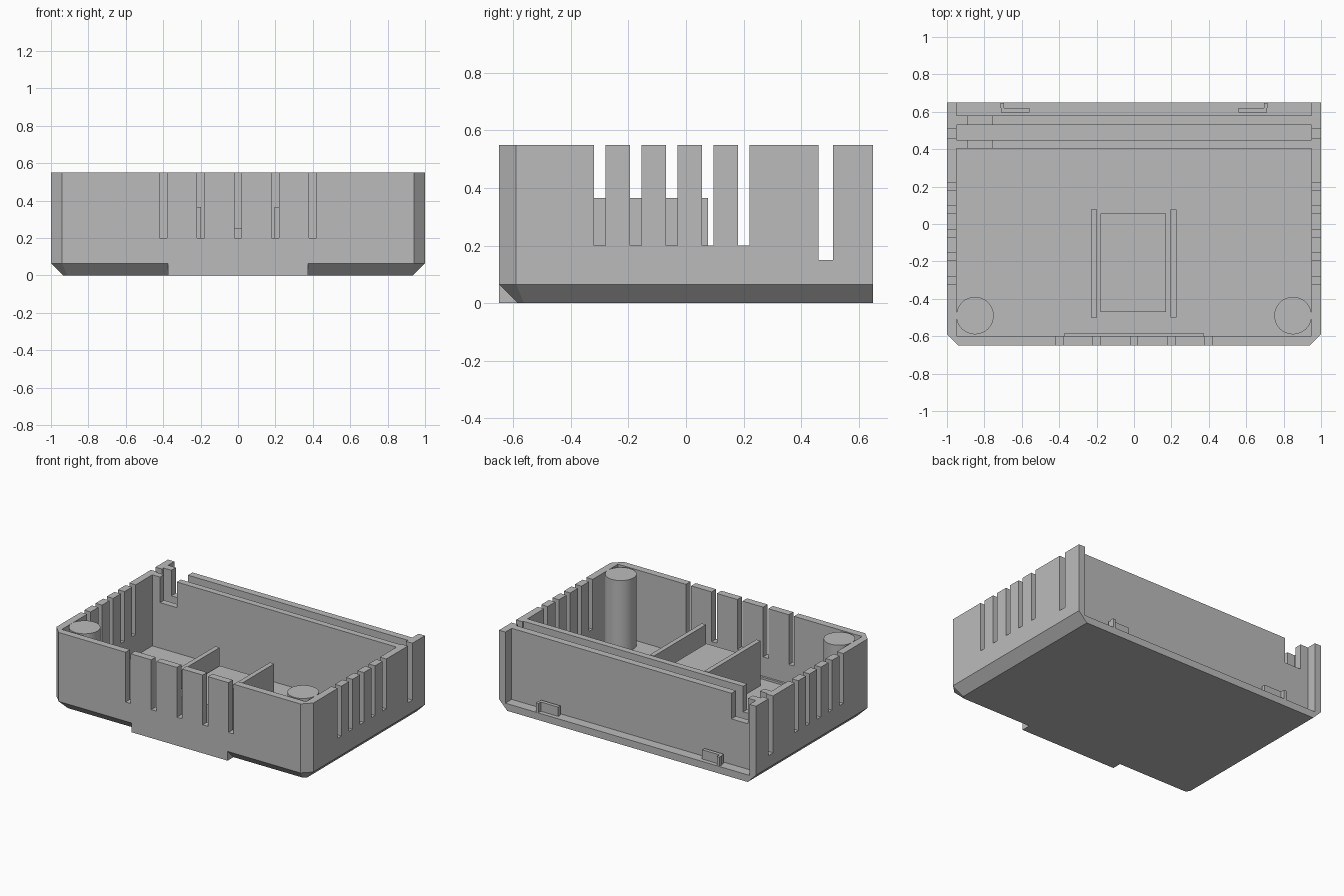
import bpy
import bmesh
from mathutils import Matrix, Vector

old = bpy.data.objects.get("Cube")
if old:
    bpy.data.objects.remove(old, do_unlink=True)

grey = bpy.data.materials.new("plain grey")
grey.use_nodes = True
grey.diffuse_color = (0.5, 0.5, 0.5, 1)
grey.node_tree.nodes["Principled BSDF"].inputs["Base Color"].default_value = (0.5, 0.5, 0.5, 1)


def add_box(bm, x0, x1, y0, y1, z0, z1):
    size = Vector((x1 - x0, y1 - y0, z1 - z0))
    mid = Vector((x0 + x1, y0 + y1, z0 + z1)) / 2
    bmesh.ops.create_cube(bm, size=1, matrix=Matrix.Translation(mid) @ Matrix.Diagonal(size).to_4x4())


def finish(name, bm):
    bmesh.ops.recalc_face_normals(bm, faces=bm.faces)
    mesh = bpy.data.meshes.new(name)
    bm.to_mesh(mesh)
    bm.free()
    mesh.materials.append(grey)
    obj = bpy.data.objects.new(name, mesh)
    bpy.context.collection.objects.link(obj)
    return obj


def box_part(name, *boxes):
    bm = bmesh.new()
    for b in boxes:
        add_box(bm, *b)
    return finish(name, bm)


TOP, FLOOR, CHAMFER = 0.55, 0.05, 0.065


# Tray body: chamfered front corners, sloped lower edges on front and sides
def ring(bm, z, x, front, corner):
    pts = [(x, 0.65), (-x, 0.65), (-x, front + corner), (-x + corner, front),
           (x - corner, front), (x, front + corner)]
    return [bm.verts.new((px, py, z)) for px, py in pts]


bm = bmesh.new()
rings = [ring(bm, 0, 1 - CHAMFER, -0.65 + CHAMFER, 0.022),
         ring(bm, CHAMFER, 1, -0.65, 0.06),
         ring(bm, TOP, 1, -0.65, 0.06)]
bm.faces.new(rings[0])
bm.faces.new(rings[-1])
for low, high in zip(rings, rings[1:]):
    for i in range(len(low)):
        j = (i + 1) % len(low)
        bm.faces.new((low[i], low[j], high[j], high[i]))
body = finish("tray_body", bm)

# Hollows: main cavity, panel groove, open rear ledge, cable notch
cuts = [(-0.95, 0.95, -0.6, 0.405, FLOOR, 0.7),
        (-0.95, 0.95, 0.45, 0.53, FLOOR, 0.7),
        (-0.95, 0.95, 0.58, 0.75, FLOOR, 0.7),
        (-0.89, -0.76, 0.35, 0.62, 0.37, 0.72)]
# Vent slots in both sides, the groove slot, and vent slots in the front
for i in range(5):
    y = -0.3 + i * 0.125
    cuts.append((-1.1, 1.1, y - 0.02, y + 0.02, 0.2, 0.74))
    x = (i - 2) * 0.2
    cuts.append((x - 0.02, x + 0.02, -0.75, -0.55, 0.2, 0.76))
cuts.append((-1.1, 1.1, 0.46, 0.51, 0.15, 0.78))

for cut in cuts:
    cutter = box_part("cutter", cut)
    cutter.hide_render = True
    mod = body.modifiers.new("cut", "BOOLEAN")
    mod.operation = "DIFFERENCE"
    mod.solver = "EXACT"
    mod.object = cutter
    bpy.context.view_layer.update()
    result = bpy.data.meshes.new_from_object(
        body.evaluated_get(bpy.context.evaluated_depsgraph_get()))
    body.modifiers.clear()
    body.data = result
    bpy.data.objects.remove(cutter, do_unlink=True)

# Straight block under the front edge
box_part("front_block", (-0.375, 0.375, -0.65, -0.65 + CHAMFER, 0, CHAMFER))

# Raised pad between two ribs
box_part("floor_pad", (-0.18, 0.17, -0.47, 0.055, 0.04, 0.25))
for side, x in (("left", 0.195), ("right", -0.23)):
    box_part(side + "_rib", (x, x + 0.033, -0.5, 0.077, 0.04, 0.365))

# Corner posts and rear clip tabs
for side, s in (("left", 1), ("right", -1)):
    bm = bmesh.new()
    bmesh.ops.create_cone(bm, cap_ends=True, segments=48, radius1=0.1, radius2=0.1,
                          depth=TOP - 0.04,
                          matrix=Matrix.Translation((s * 0.85, -0.49, (TOP + 0.04) / 2)))
    post = finish(side + "_post", bm)
    for p in post.data.polygons:
        p.use_smooth = len(p.vertices) == 4

    def span(a, b):
        return (min(s * a, s * b), max(s * a, s * b))
    box_part(side + "_clip_tab",
             (*span(0.56, 0.71), 0.595, 0.62, 0.04, 0.115),
             (*span(0.695, 0.715), 0.62, 0.648, 0.04, 0.115))
